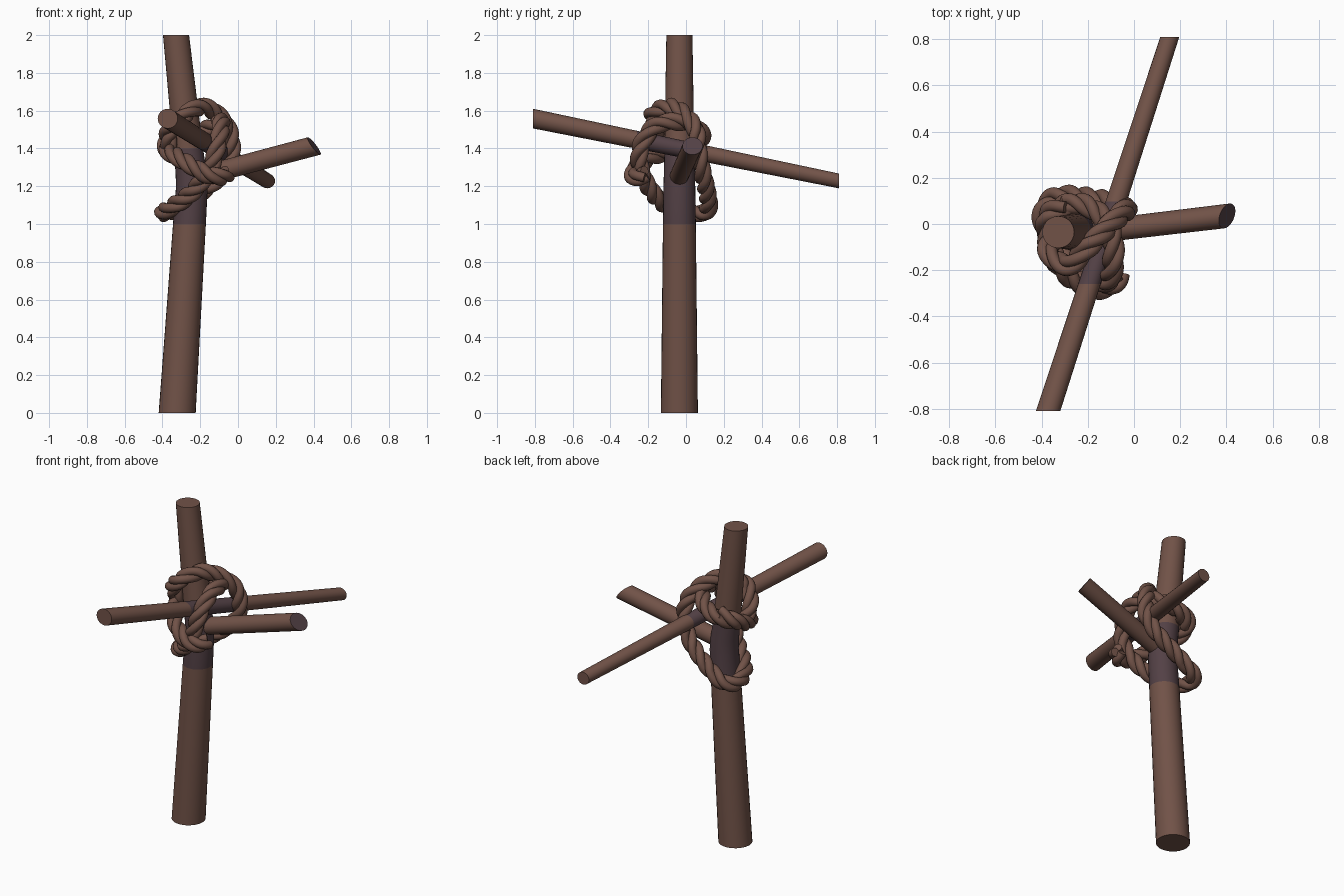
import bpy, bmesh, math
from mathutils import Vector as V

if "Cube" in bpy.data.objects:
    bpy.data.objects.remove(bpy.data.objects["Cube"])


def mat(name, col):
    m = bpy.data.materials.new(name)
    m.diffuse_color = (*col, 1)
    m.use_nodes = True
    m.node_tree.nodes["Principled BSDF"].inputs["Base Color"].default_value = m.diffuse_color
    return m


BROWN = mat("brown_wood", (0.165, 0.085, 0.064))
STAIN = mat("dark_purple_stain", (0.086, 0.052, 0.060))


def loft(bm, rings):
    """Skin a list of vertex loops and cap both ends."""
    loops = [[bm.verts.new(p) for p in r] for r in rings]
    n = len(loops[0])
    for a, b in zip(loops, loops[1:]):
        for i in range(n):
            j = (i + 1) % n
            bm.faces.new((a[i], a[j], b[j], b[i]))
    bm.faces.new(loops[0][::-1])
    bm.faces.new(loops[-1])


def ring(c, u, v, n):
    return [c + u * math.cos(2 * math.pi * i / n) + v * math.sin(2 * math.pi * i / n)
            for i in range(n)]


def finish(name, bm, stained=None):
    bmesh.ops.recalc_face_normals(bm, faces=bm.faces[:])
    if stained:
        for f in bm.faces:
            f.material_index = int(stained(f))
    me = bpy.data.meshes.new(name)
    bm.to_mesh(me)
    bm.free()
    me.materials.append(BROWN)
    me.materials.append(STAIN)
    ob = bpy.data.objects.new(name, me)
    bpy.context.collection.objects.link(ob)
    bpy.ops.object.select_all(action='DESELECT')
    ob.select_set(True)
    bpy.context.view_layer.objects.active = ob
    bpy.ops.object.shade_smooth_by_angle(angle=math.radians(40))
    return ob


X, Y, Z = V((1, 0, 0)), V((0, 1, 0)), V((0, 0, 1))

# upright pole, slightly bent at the lashing, tapering to the top
bm = bmesh.new()
loft(bm, [ring(V((x, -0.035, z)), X * r, Y * r, 28) for x, z, r in (
    (-0.322, 0, 0.098), (-0.257, 1.0, 0.087), (-0.244, 1.2, 0.084),
    (-0.249, 1.28, 0.082), (-0.264, 1.4, 0.079), (-0.328, 2.0, 0.069))])
finish("upright_pole", bm, lambda f: 1.0 < f.calc_center_median().z < 1.4)

# long thin branch crossing front to back, cut flat at both ends
bm = bmesh.new()
a, b = V((-0.372, -0.81, 1.558)), V((0.155, 0.81, 1.228))
loft(bm, [ring(a.lerp(b, t), X * (0.053 - 0.012 * t), Z * (0.052 - 0.013 * t), 24)
          for t in (0, 0.34, 0.56, 1)])
finish("cross_branch", bm, lambda f: abs(f.normal.y) < 0.7
       and -0.27 < f.calc_center_median().y < 0.11)

# side branch with a slanted cut at its free end
bm = bmesh.new()
loft(bm, [
    ring(V((-0.23, -0.04, 1.245)), Y * 0.05, V((-0.013, 0, 0.05)), 24),
    ring(V((0.403, 0.035, 1.413)), V((0.014, 0.054, 0)), V((-0.033, 0, 0.046)), 24)])
finish("side_branch", bm, lambda f: f.normal.x > 0.6)


def smooth_path(pts, step=0.008):
    """Catmull-Rom through the points, resampled evenly."""
    p = [V(q) for q in pts]
    p = [p[0] * 2 - p[1]] + p + [p[-1] * 2 - p[-2]]
    dense = []
    for i in range(1, len(p) - 2):
        p0, p1, p2, p3 = p[i - 1:i + 3]
        for k in range(40):
            t = k / 40
            dense.append(0.5 * (2 * p1 + (p2 - p0) * t + (2 * p0 - 5 * p1 + 4 * p2 - p3) * t * t
                                + (3 * p1 - p0 - 3 * p2 + p3) * t ** 3))
    out = [dense[0]]
    for q in dense:
        if (q - out[-1]).length >= step:
            out.append(q)
    return out


def frames(path):
    """Parallel-transported normal and binormal along a path."""
    res, n = [], None
    for i, c in enumerate(path):
        t = (path[min(i + 1, len(path) - 1)] - path[max(i - 1, 0)]).normalized()
        n = t.orthogonal() if n is None else n - t * n.dot(t)
        n.normalize()
        res.append((c, n.copy(), t.cross(n)))
    return res


def rope(name, pts, offset=0.024, rad=0.0255, pitch=0.24, step=0.008):
    fr = frames(smooth_path(pts, step))
    bm = bmesh.new()
    for s in range(3):
        strand = []
        for i, (c, n, b) in enumerate(fr):
            ang = 2 * math.pi * (s / 3 + i * step / pitch)
            strand.append(c + (n * math.cos(ang) + b * math.sin(ang)) * offset)
        loft(bm, [ring(c, n * rad, b * rad, 12) for c, n, b in frames(strand)])
    finish(name, bm)


# main lashing: over the top, around the pole, down the front and back up behind
rope("lashing_rope", [
    (-0.36, -0.07, 1.40), (-0.37, -0.12, 1.48), (-0.29, -0.18, 1.57), (-0.20, -0.10, 1.62),
    (-0.12, -0.02, 1.59), (-0.05, 0.05, 1.50), (-0.035, 0.065, 1.38),
    (-0.09, 0.09, 1.26), (-0.22, 0.115, 1.15), (-0.34, 0.115, 1.07),
    (-0.395, 0.04, 1.06), (-0.35, -0.09, 1.09), (-0.24, -0.18, 1.17),
    (-0.15, -0.24, 1.29), (-0.11, -0.24, 1.41), (-0.09, -0.16, 1.52),
    (-0.10, -0.03, 1.54), (-0.17, 0.06, 1.50), (-0.27, 0.09, 1.46), (-0.36, 0.04, 1.43)])

# short tail wrapping the left of the pole and ending under the cross branch
rope("rope_tail", [
    (-0.29, 0.08, 1.48), (-0.37, 0.04, 1.44), (-0.375, -0.06, 1.39), (-0.33, -0.17, 1.36),
    (-0.25, -0.25, 1.31), (-0.16, -0.28, 1.26), (-0.09, -0.26, 1.25),
    (-0.06, -0.21, 1.26)])
